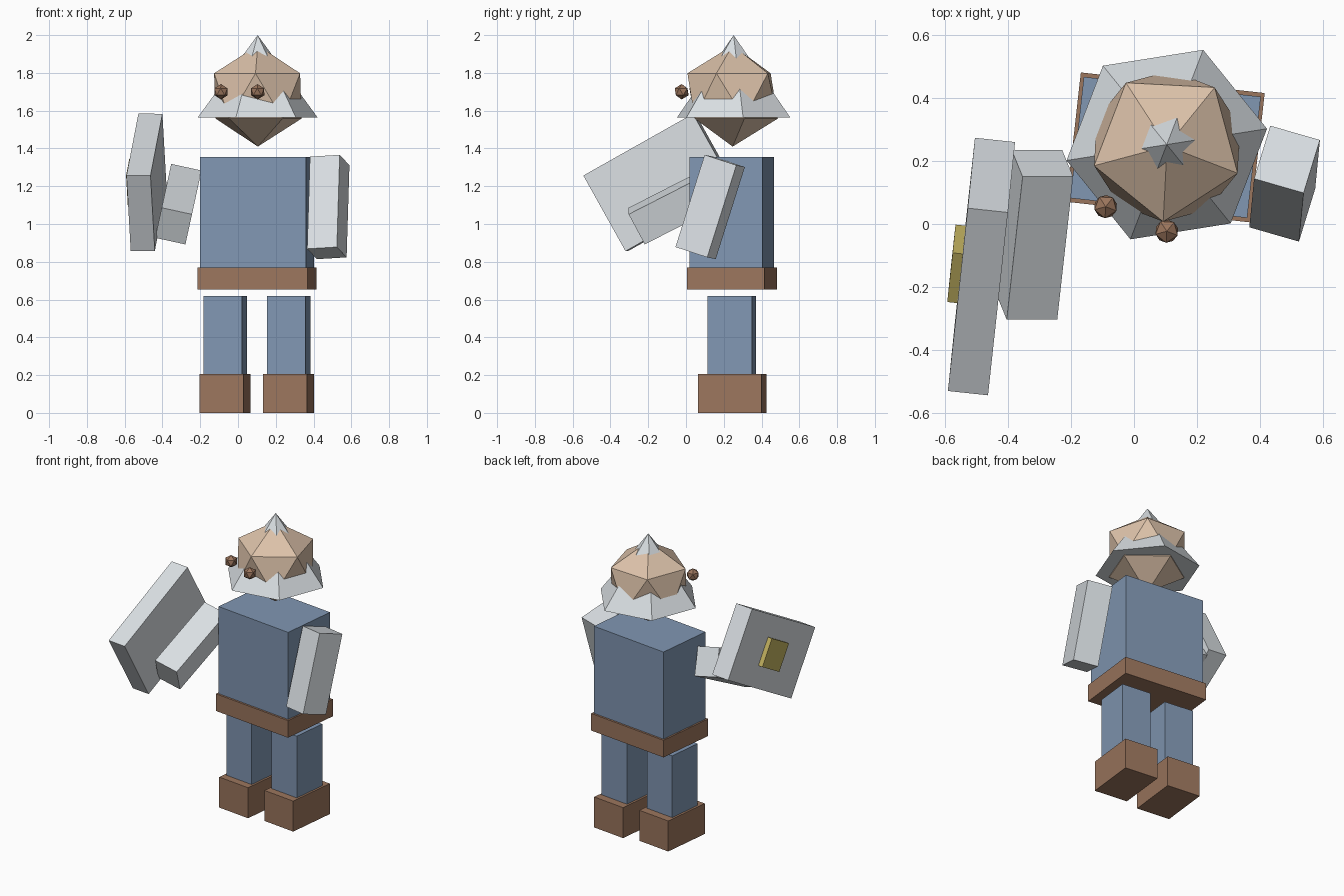
import bpy
from math import radians
from mathutils import Matrix, Vector

default = bpy.data.objects.get("Cube")
if default:
    bpy.data.objects.remove(default, do_unlink=True)


def material(name, rgb):
    mat = bpy.data.materials.new(name)
    mat.use_nodes = True
    mat.diffuse_color = (*rgb, 1)
    mat.node_tree.nodes["Principled BSDF"].inputs["Base Color"].default_value = (*rgb, 1)
    return mat


blue = material("blue cloth", (0.22, 0.31, 0.45))
brown = material("brown leather", (0.33, 0.18, 0.11))
steel = material("pale steel", (0.70, 0.74, 0.77))
skin = material("skin", (0.72, 0.54, 0.40))
gold = material("gold", (0.55, 0.45, 0.12))


def finish(name, mat):
    obj = bpy.context.object
    obj.name = obj.data.name = name
    obj.data.materials.append(mat)
    return obj


def box(name, mat, center, size, turn=0.0):
    """Box turned about the vertical axis."""
    bpy.ops.mesh.primitive_cube_add(size=1, location=center, rotation=(0, 0, turn))
    obj = finish(name, mat)
    obj.scale = size
    return obj


def tilted_box(name, mat, center, size, across, along):
    """Box whose local x follows 'across' and whose local z follows 'along'."""
    z = Vector(along).normalized()
    x = Vector(across)
    x = (x - z * x.dot(z)).normalized()
    axes = Matrix((x, z.cross(x), z)).transposed()
    obj = box(name, mat, center, size)
    obj.rotation_euler = axes.to_euler()
    return axes


def ball(name, mat, center, radius, turn):
    bpy.ops.mesh.primitive_ico_sphere_add(subdivisions=1, radius=radius,
                                          location=center, rotation=(0, 0, turn))
    return finish(name, mat)


BODY_TURN = radians(-6.4)
HEAD_TURN = radians(-21)
CX, CY = 0.10, 0.243

# Torso and belt
box("torso", blue, (CX, CY, 1.03), (0.565, 0.387, 0.65), BODY_TURN)
box("belt", brown, (CX, CY, 0.712), (0.587, 0.413, 0.115), BODY_TURN)

# Legs and boots
for side, s in (("left", 1), ("right", -1)):
    x = CX + s * 0.168
    box(side + "_leg", blue, (x, CY, 0.412), (0.205, 0.235, 0.416), BODY_TURN)
    box(side + "_boot", brown, (x, CY + 0.002, 0.1025), (0.234, 0.337, 0.205), BODY_TURN)

# Arms
ARM = (0.164, 0.184, 0.512)
tilted_box("left_arm", steel, (0.478, 0.128, 1.09), ARM,
           (0.158, -0.045, 0.011), (0.015, 0.155, 0.49))
tilted_box("right_arm", steel, (-0.316, -0.034, 1.105), ARM,
           (0.16, 0, -0.035), (0.05, 0.45, 0.23))

# Shield with a raised boss on its outer face
across, along = (0.128, -0.013, 0), (0.063, 0.58, 0.327)
shield_center = Vector((-0.484, -0.135, 1.22))
axes = tilted_box("shield", steel, shield_center, (0.128, 0.459, 0.669), across, along)
boss_center = shield_center - axes.col[0] * 0.079
tilted_box("shield_boss", gold, boss_center, (0.034, 0.184, 0.18), across, along)

# Head and the cone helmet it pokes through
ball("head", skin, (0.105, 0.247, 1.678), 0.268, HEAD_TURN)
bpy.ops.mesh.primitive_cone_add(vertices=6, radius1=0.322, radius2=0, depth=0.437,
                                location=(0.104, 0.252, 1.7815),
                                rotation=(0, 0, HEAD_TURN))
finish("helmet", steel)

# Eyes
ball("right_eye", brown, (-0.09, 0.055, 1.70), 0.041, HEAD_TURN)
ball("left_eye", brown, (0.104, -0.023, 1.70), 0.041, HEAD_TURN)
